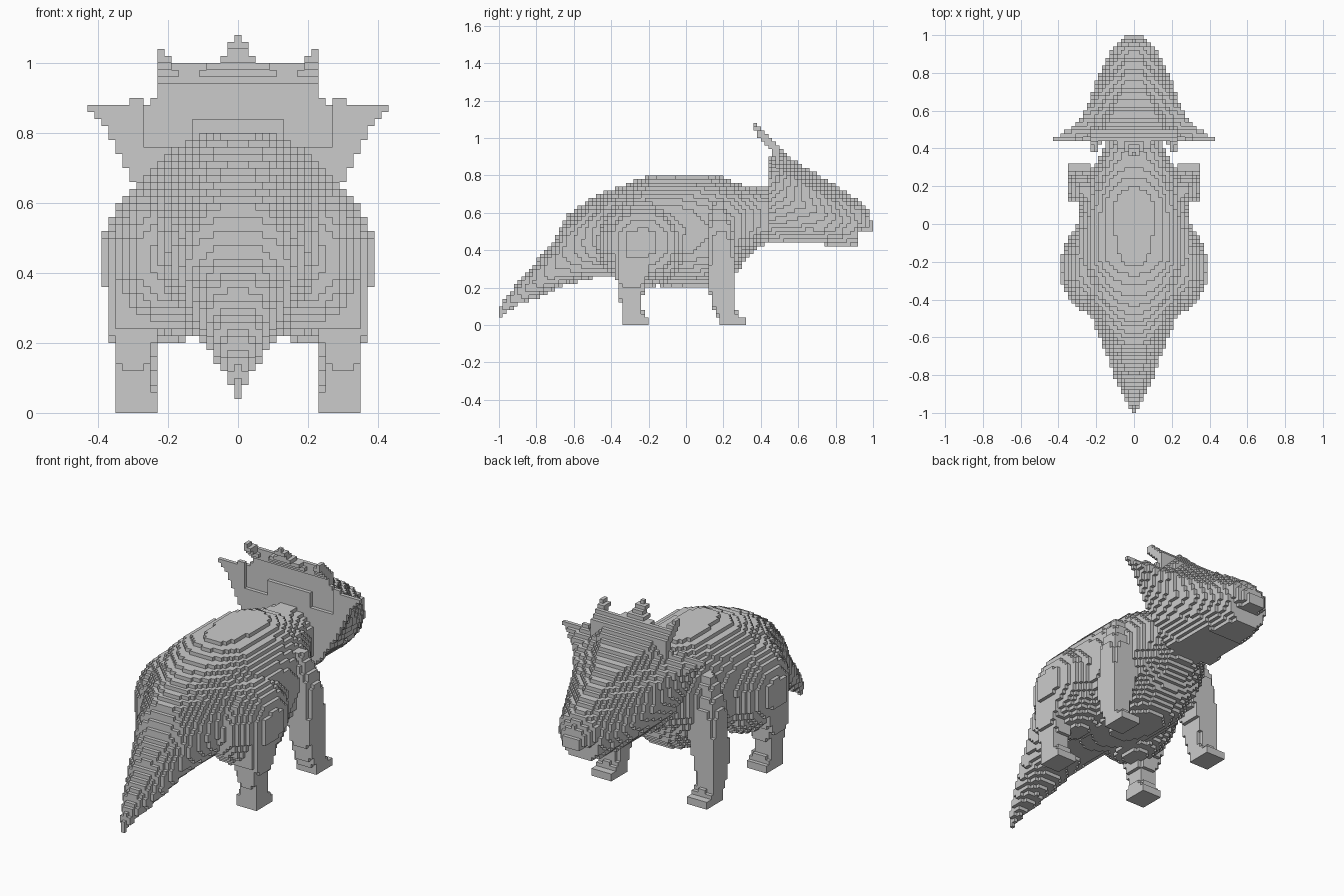
import bpy, bmesh

if "Cube" in bpy.data.objects:
    bpy.data.objects.remove(bpy.data.objects["Cube"])

V = 0.02  # voxel size


def lerp(table, t):
    """Piecewise-linear lookup in rows of (key, values...)."""
    if t <= table[0][0]:
        return table[0][1:]
    for a, b in zip(table, table[1:]):
        if t <= b[0]:
            f = (t - a[0]) / (b[0] - a[0])
            return [p + (q - p) * f for p, q in zip(a[1:], b[1:])]
    return table[-1][1:]


# y, top z, bottom z, half width
BODY = [(-1, .09, .04, .012), (-.9, .23, .11, .06), (-.8, .34, .145, .105),
        (-.7, .46, .19, .14), (-.64, .59, .215, .165), (-.5, .68, .25, .22),
        (-.4, .725, .255, .27), (-.2, .795, .215, .315), (0, .805, .195, .30),
        (.12, .805, .195, .28), (.2, .79, .215, .26), (.27, .76, .28, .24),
        (.33, .745, .36, .20), (.4, .735, .42, .16), (.46, .735, .44, .15)]
# y, top z, bottom z, half width
HEAD = [(.44, 1.0, .44, .44), (.5, .94, .44, .365), (.555, .90, .44, .315),
        (.65, .835, .44, .255), (.75, .775, .43, .205), (.85, .715, .42, .155),
        (.919, .67, .42, .12), (.921, .67, .5, .12), (.97, .61, .5, .08),
        (1.0, .54, .5, .04)]
# relative height, width at the frill edge, width at the snout
SHAPE = [(0, .34, .50), (.22, .56, .85), (.46, .73, 1.0), (.72, .90, .88),
         (.76, .99, .82), (.79, 1.0, .78), (.83, .62, .70), (.9, .53, .52), (1, .50, .22)]
# z, y start, y end, inner x, outer x
FORELEG = [(0, .18, .32, .23, .35), (.039, .18, .32, .23, .35), (.041, .17, .28, .23, .35),
           (.1, .14, .26, .24, .35), (.2, .12, .26, .23, .35), (.3, .12, .27, .2, .35),
           (.5, .12, .25, .15, .34), (.6, .13, .22, .15, .31), (.66, .15, .2, .15, .28)]
HINDLEG = [(0, -.34, -.20, .23, .35), (.039, -.34, -.20, .23, .35), (.041, -.34, -.22, .23, .35),
           (.12, -.35, -.24, .25, .35), (.2, -.36, -.22, .23, .36), (.26, -.38, -.20, .21, .37),
           (.36, -.37, -.17, .2, .38), (.5, -.35, -.17, .2, .385)]


def in_body(x, y, z):
    top, bot, w = lerp(BODY, y)
    c, h = (top + bot) / 2, (top - bot) / 2
    return y < .46 and abs(x / w) ** 2.2 + abs((z - c) / h) ** 2.2 < 1


def in_head(x, y, z):
    if y < .44:
        return False
    top, bot, w = lerp(HEAD, y)
    s = (z - bot) / (top - bot)
    if not 0 <= s <= 1:
        return False
    # shallow hollow behind the frill
    if y < .46 and abs(x) < .27 and .76 < z < .94 and not (abs(x) < .13 and z < .84):
        return False
    edge, snout = lerp(SHAPE, s)
    f = min(1, (y - .44) / .3)
    return abs(x) < w * (edge + (snout - edge) * f)


def in_horns(x, y, z):
    if not .36 < y < .5:
        return False
    top, bot = 1.08 - (y - .36) * .95, 1.045 - (y - .36) * 1.25
    if not bot < z < top:
        return False
    ax = abs(x)
    middle = ax < lerp([(.94, .13), (.98, .11), (1.0, .06), (1.02, .04), (1.04, .03), (1.07, .012)], z)[0]
    corner = z < 1.04 and y > .38 and .23 - (1.05 - z) * .8 < ax < .23
    return middle or corner


def in_leg(table, x, y, z):
    if z > table[-1][0]:
        return False
    y0, y1, x0, x1 = lerp(table, z)
    u = (2 * y - y0 - y1) / (y1 - y0)
    v = (2 * abs(x) - x0 - x1) / (x1 - x0)
    return abs(u) ** 5 + abs(v) ** 5 < 1


def in_haunch(x, y, z):
    return ((abs(x) - .2) / .19) ** 2 + ((y + .23) / .25) ** 2 + ((z - .44) / .24) ** 2 < 1


def in_hind(x, y, z):
    return in_leg(HINDLEG, x, y, z) or in_haunch(x, y, z)


def in_fore(x, y, z):
    return in_leg(FORELEG, x, y, z)


# Fill the grid, each voxel belonging to one part
owner = {}
for j in range(-50, 50):
    y = (j + .5) * V
    for k in range(0, 55):
        z = (k + .5) * V
        for i in range(0, 23):
            x = i * V
            if in_head(x, y, z):
                part = "head_and_frill"
            elif in_horns(x, y, z):
                part = "frill_horns"
            elif in_body(x, y, z):
                part = "body_and_tail"
            elif in_hind(x, y, z):
                part = "hind_leg"
            elif in_fore(x, y, z):
                part = "front_leg"
            else:
                continue
            for s in {i, -i}:
                side = ("_right" if s > 0 else "_left") if "leg" in part else ""
                owner[(s, j, k)] = part + side

# Four corners of each voxel side, by outward direction
SIDES = []
for axis in range(3):
    for d in (-1, 1):
        n = [0, 0, 0]
        n[axis] = d
        ring = []
        for p, q in ((0, 0), (1, 0), (1, 1), (0, 1)):
            c = [0, 0, 0]
            c[axis], c[(axis + 1) % 3], c[(axis + 2) % 3] = (d + 1) // 2, p, q
            ring.append(tuple(c))
        SIDES.append((n, ring if d > 0 else ring[::-1]))

# Skin every part with only its exposed voxel sides
for name in sorted(set(owner.values())):
    bm = bmesh.new()
    verts = {}
    for (i, j, k), part in owner.items():
        if part != name:
            continue
        for n, ring in SIDES:
            if (i + n[0], j + n[1], k + n[2]) in owner:
                continue
            face = []
            for c in ring:
                key = (i + c[0], j + c[1], k + c[2])
                if key not in verts:
                    verts[key] = bm.verts.new(((key[0] - .5) * V, key[1] * V, key[2] * V))
                face.append(verts[key])
            bm.faces.new(face)
    mesh = bpy.data.meshes.new(name)
    bm.to_mesh(mesh)
    bm.free()
    bpy.context.collection.objects.link(bpy.data.objects.new(name, mesh))
